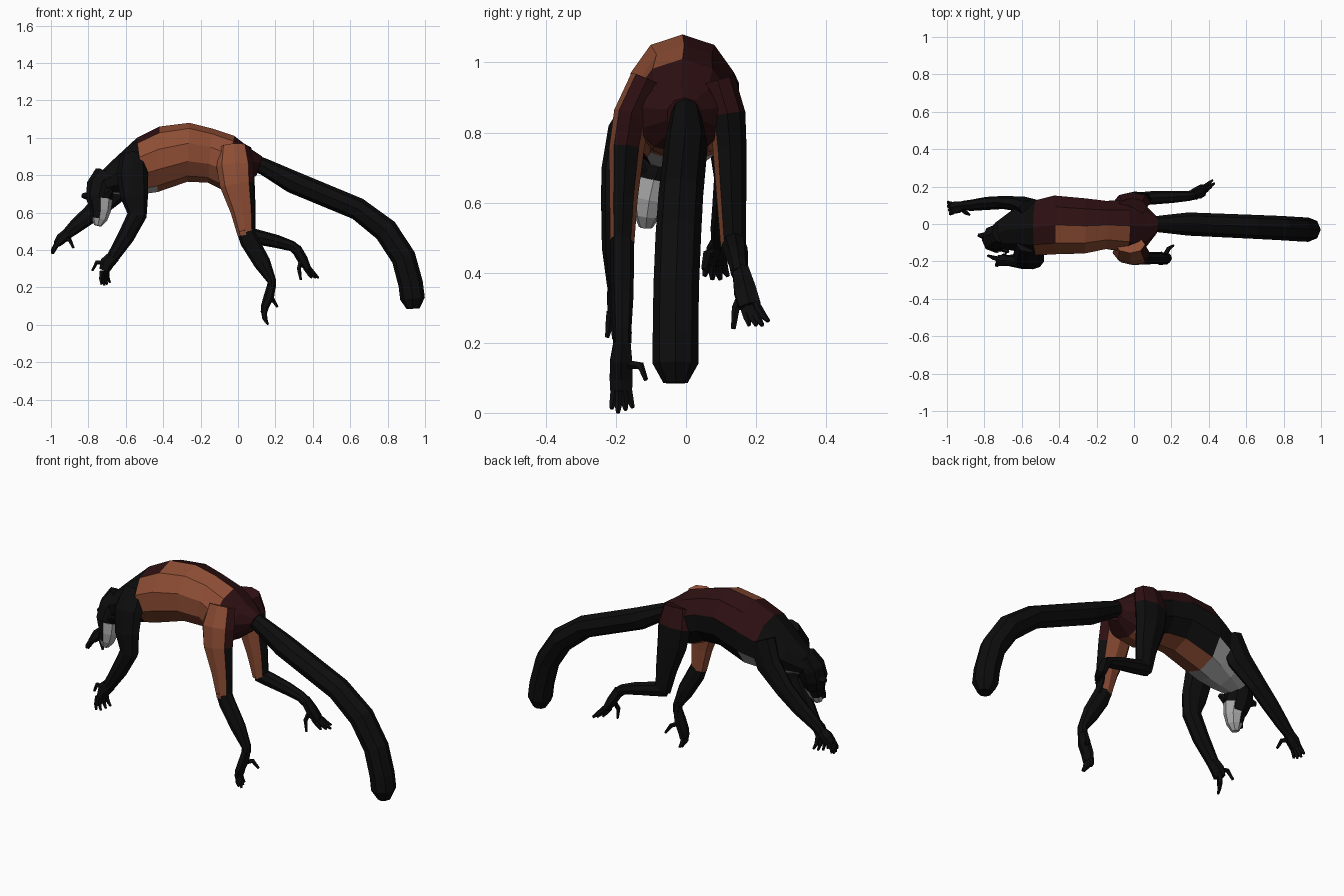
import bpy, bmesh, math
from mathutils import Vector as V

# Colours
PALETTE = [("black fur", (0.004, 0.004, 0.004)), ("dark red fur", (0.027, 0.005, 0.006)),
           ("orange fur", (0.27, 0.075, 0.035)), ("pale grey fur", (0.42, 0.42, 0.42))]
MATS = []
for label, rgb in PALETTE:
    m = bpy.data.materials.new(label)
    m.diffuse_color = (*rgb, 1)
    MATS.append(m)
BLACK, RED, ORANGE, GREY = range(4)


def finish(name, bm, rule):
    """Turn a bmesh into a flat shaded object, colouring faces by rule(centre, normal)."""
    bmesh.ops.recalc_face_normals(bm, faces=bm.faces)
    bm.normal_update()
    for f in bm.faces:
        f.material_index = rule(f.calc_center_median(), f.normal) if rule else BLACK
    me = bpy.data.meshes.new(name)
    bm.to_mesh(me)
    bm.free()
    for m in MATS:
        me.materials.append(m)
    ob = bpy.data.objects.new(name, me)
    bpy.context.collection.objects.link(ob)
    return ob


def add_loft(bm, rings, sides):
    """Skin elliptical rings given as (centre, half axis u, half axis v)."""
    loops = []
    for c, u, v in rings:
        angles = [2 * math.pi * i / sides for i in range(sides)]
        loops.append([bm.verts.new(c + u * math.cos(a) + v * math.sin(a)) for a in angles])
    for a, b in zip(loops, loops[1:]):
        for i in range(sides):
            j = (i + 1) % sides
            bm.faces.new((a[i], a[j], b[j], b[i]))
    bm.faces.new(loops[0])
    bm.faces.new(loops[-1])


def add_tube(bm, pts, sides=8):
    """Tube through (x, y, z, radius in the xz plane, radius across)."""
    ps = [V(p[:3]) for p in pts]
    rings = []
    for i, p in enumerate(pts):
        t = (ps[min(i + 1, len(ps) - 1)] - ps[max(i - 1, 0)]).normalized()
        side = V((0, 1, 0))
        side = (side - t * side.dot(t)).normalized()
        rings.append((ps[i], t.cross(side) * p[3], side * p[4]))
    add_loft(bm, rings, sides)


def tube(name, pts, rule=None, sides=8):
    bm = bmesh.new()
    add_tube(bm, pts, sides)
    return finish(name, bm, rule)


def hand(name, palm, tips, thumb):
    """Palm tube, bent fingers fanning to the tips, and a thumb (middle, tip)."""
    bm = bmesh.new()
    add_tube(bm, palm, 6)
    end, start = V(palm[-1][:3]), V(palm[0][:3])
    mean = sum((V(t) for t in tips), V()) / len(tips)
    for t in tips:
        t = V(t)
        base = end + (t - mean) * 0.6
        mid = (base + t) / 2 + (end - start).normalized() * 0.008
        add_tube(bm, [(*base, .013, .013), (*mid, .011, .011), (*t, .006, .006)], 5)
    a, b = V(thumb[0]), V(thumb[1])
    add_tube(bm, [(*((start + end) / 2), .014, .014), (*a, .012, .012), (*b, .007, .007)], 5)
    return finish(name, bm, None)


# Torso: top x, z, bottom x, z, centre y, half width
body = [(-.77, .78, -.69, .70, -.06, .07), (-.67, .88, -.58, .69, -.03, .12),
        (-.54, 1.0, -.50, .70, -.02, .155), (-.42, 1.06, -.43, .71, -.005, .165),
        (-.26, 1.08, -.27, .765, -.01, .155), (-.14, 1.05, -.16, .76, -.005, .135),
        (-.02, 1.01, -.08, .72, -.01, .145), (.07, .94, .02, .74, -.015, .13),
        (.13, .90, .10, .80, -.005, .05)]


def coat(c, n):
    if n.z < -.35 and -.66 < c.x < -.38 and c.y > -.1:
        return GREY
    if c.x < -.5:
        return BLACK
    if c.x > .0:
        return RED
    if n.y < -.3 or n.z < -.6:
        return ORANGE
    if n.y > .3 and n.z < .1 and c.x < -.05:
        return BLACK
    return RED


bm = bmesh.new()
add_loft(bm, [(V(((tx + bx) / 2, y, (tz + bz) / 2)), V(((tx - bx) / 2, 0, (tz - bz) / 2)),
               V((0, w, 0))) for tx, tz, bx, bz, y, w in body], 10)
finish("torso", bm, coat)

# Tail
tube("tail", [(.03, -.005, .89, .04, .03), (.14, 0, .845, .045, .045), (.29, 0, .765, .06, .062),
              (.64, -.015, .62, .06, .064), (.79, -.022, .505, .066, .065),
              (.885, -.028, .36, .066, .065), (.923, -.03, .22, .066, .065),
              (.933, -.03, .14, .066, .065), (.937, -.03, .086, .035, .035)])

# Head, muzzle, ears
tube("head", [(-.70, -.05, .80, .07, .06), (-.735, -.07, .74, .075, .07),
              (-.742, -.085, .68, .072, .07), (-.738, -.095, .62, .055, .055)])
tube("muzzle", [(-.735, -.092, .665, .064, .066), (-.735, -.105, .61, .055, .052),
                (-.742, -.112, .565, .043, .038), (-.75, -.115, .53, .02, .02)],
     lambda c, n: BLACK if n.x < -.3 and c.z > .58 else GREY)
tube("nose", [(-.775, -.113, .595, .016, .018), (-.785, -.115, .56, .01, .012)], None, 5)
for name, base, tip in (("far_ear", (-.785, -.065, .69), (-.835, -.06, .692)),
                        ("near_ear", (-.70, -.125, .70), (-.675, -.15, .725))):
    tube(name, [(*base, .032, .026), (*tip, .012, .008)], None, 5)

# Arms
tube("near_arm", [(-.56, -.11, .90, .07, .05), (-.565, -.175, .80, .085, .05),
                  (-.555, -.20, .69, .075, .042), (-.54, -.20, .585, .052, .042),
                  (-.60, -.20, .47, .045, .04), (-.67, -.195, .36, .033, .03)])
tube("far_arm", [(-.54, .085, .90, .08, .05), (-.59, .105, .78, .08, .042),
                 (-.70, .115, .67, .058, .035), (-.79, .11, .59, .048, .035),
                 (-.87, .10, .525, .038, .03), (-.92, .098, .48, .028, .025)])
hand("near_hand", [(-.66, -.195, .37, .033, .03), (-.70, -.195, .33, .038, .035),
                   (-.715, -.195, .29, .028, .033)],
     [(-.73, -.225, .215), (-.715, -.205, .21), (-.70, -.18, .215), (-.685, -.16, .225)],
     ((-.755, -.18, .335), (-.78, -.17, .29)))
hand("far_hand", [(-.91, .098, .49, .028, .026), (-.945, .09, .46, .03, .036),
                  (-.97, .085, .43, .02, .035)],
     [(-.995, .12, .39), (-.995, .098, .38), (-.99, .075, .38), (-.985, .052, .39)],
     ((-.90, .06, .455), (-.88, .05, .41)))


# Thighs, with orange fronts and black backs
def near_coat(c, n):
    if c.z > .8 and c.x > .03:
        return RED
    return ORANGE if n.x < .45 else BLACK


def far_coat(c, n):
    if c.z > .84:
        return RED
    return ORANGE if n.x < .3 and n.y < .5 else BLACK


tube("near_thigh", [(-.02, -.11, .95, .08, .05), (-.015, -.155, .85, .10, .052),
                    (-.005, -.17, .75, .092, .05), (.025, -.178, .61, .065, .04),
                    (.043, -.182, .48, .045, .034)], near_coat)
tube("far_thigh", [(-.01, .09, .95, .08, .05), (-.01, .118, .85, .10, .052),
                   (.0, .125, .75, .09, .048), (.03, .13, .61, .065, .042),
                   (.048, .135, .475, .045, .036)], far_coat)

# Shins
tube("near_shin", [(.035, -.182, .51, .045, .034), (.06, -.182, .45, .05, .034),
                   (.13, -.182, .33, .045, .032), (.18, -.182, .235, .024, .026),
                   (.178, -.182, .20, .024, .026)])
tube("far_shin", [(.035, .135, .485, .04, .035), (.10, .14, .47, .04, .036),
                  (.21, .145, .445, .035, .032), (.29, .15, .42, .028, .027),
                  (.32, .155, .395, .028, .026)])

# Feet
hand("near_foot", [(.18, -.182, .215, .023, .026), (.165, -.185, .15, .028, .036),
                   (.145, -.185, .10, .022, .038), (.138, -.185, .065, .017, .036)],
     [(.155, -.212, .012), (.16, -.194, 0), (.155, -.172, .008), (.148, -.152, .015)],
     ((.185, -.13, .135), (.21, -.115, .095)))
hand("far_foot", [(.31, .155, .41, .028, .026), (.345, .168, .35, .028, .036),
                  (.37, .182, .305, .02, .036)],
     [(.42, .235, .262), (.43, .218, .25), (.415, .20, .25), (.395, .18, .25)],
     ((.325, .142, .30), (.335, .135, .24)))
